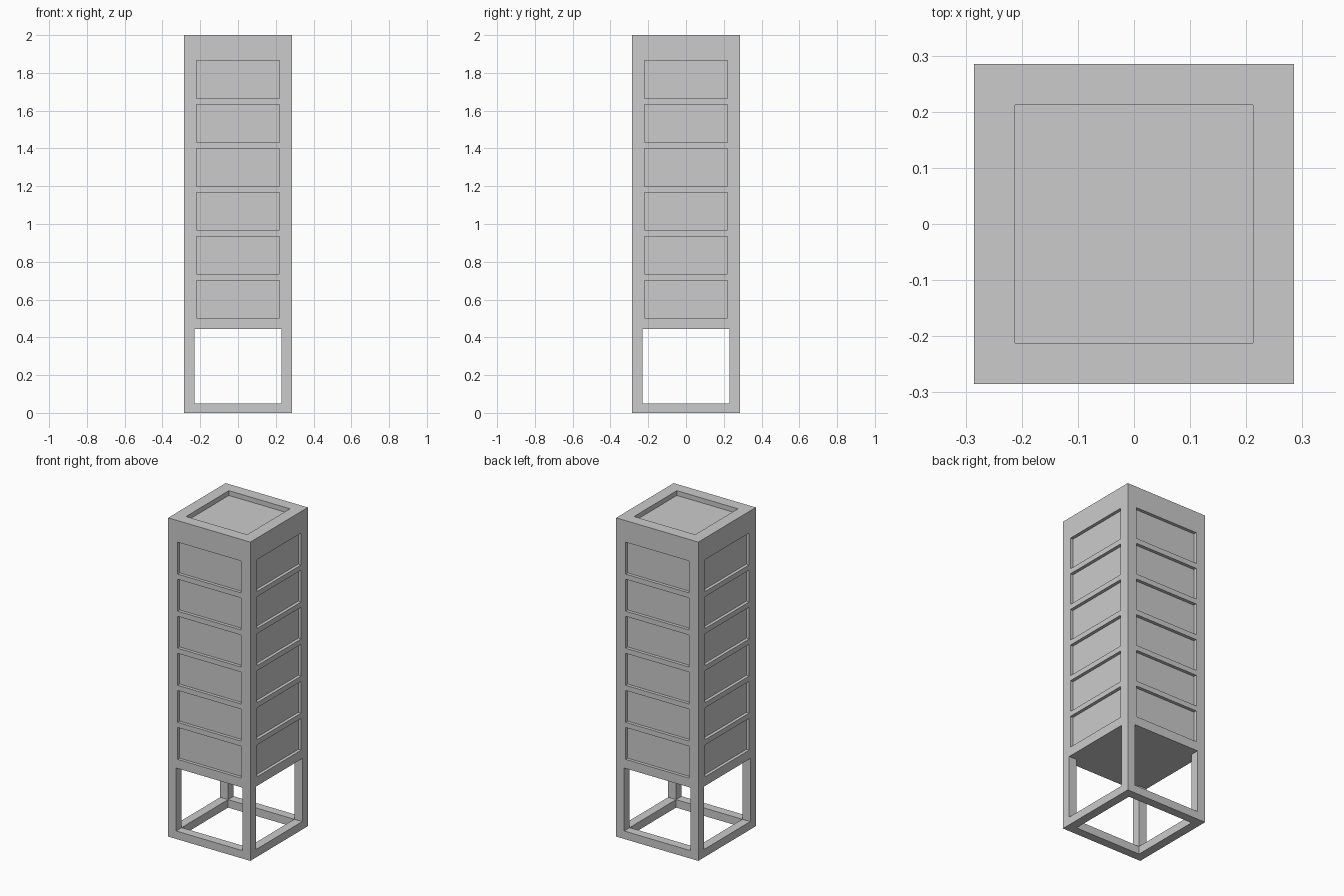
import bpy, bmesh
from mathutils import Matrix

if "Cube" in bpy.data.objects:
    bpy.data.objects.remove(bpy.data.objects["Cube"])

W = 0.285        # half width of the tower
LEG = 0.23       # half width of the leg openings
PANEL = 0.22     # half width of the side panels
DEPTH = 0.02     # panel recess depth


def boxes(name, spans):
    """One object holding a box for each ((x0, x1), (y0, y1), (z0, z1))."""
    bm = bmesh.new()
    for span in spans:
        size = [b - a for a, b in span]
        mid = [(a + b) / 2 for a, b in span]
        bmesh.ops.create_cube(bm, size=1, matrix=Matrix.Translation(mid) @ Matrix.Diagonal((*size, 1)))
    mesh = bpy.data.meshes.new(name)
    bm.to_mesh(mesh)
    bm.free()
    obj = bpy.data.objects.new(name, mesh)
    bpy.context.collection.objects.link(obj)
    return obj


def carve(target, name, spans):
    """Subtract the boxes from the target and discard the cutter."""
    cutter = boxes(name, spans)
    cutter.hide_render = True
    mod = target.modifiers.new(name, 'BOOLEAN')
    mod.operation = 'DIFFERENCE'
    mod.solver = 'EXACT'
    mod.object = cutter
    bpy.context.view_layer.objects.active = target
    bpy.ops.object.modifier_apply(modifier=name)
    bpy.data.objects.remove(cutter)


tower = boxes("tower", [((-W, W), (-W, W), (0, 2))])

# Open leg frame: hollow inside, then windows through both directions
opening, far = (-LEG, LEG), (-1, 1)
carve(tower, "leg_hollow", [(opening, opening, (-0.1, 0.445))])
carve(tower, "windows_x", [(far, opening, (0.05, 0.445))])
carve(tower, "windows_y", [(opening, far, (0.05, 0.445))])

# Recessed tray in the top
carve(tower, "top_tray", [((-0.212, 0.212), (-0.212, 0.212), (1.97, 2.1))])

# Six recessed panels on each of the four sides
panels = []
for i in range(6):
    z = (0.502 + 0.2325 * i, 0.702 + 0.2325 * i)
    for deep in ((-W - 0.1, -W + DEPTH), (W - DEPTH, W + 0.1)):
        panels += [((-PANEL, PANEL), deep, z), (deep, (-PANEL, PANEL), z)]
carve(tower, "panel_recesses", panels)
